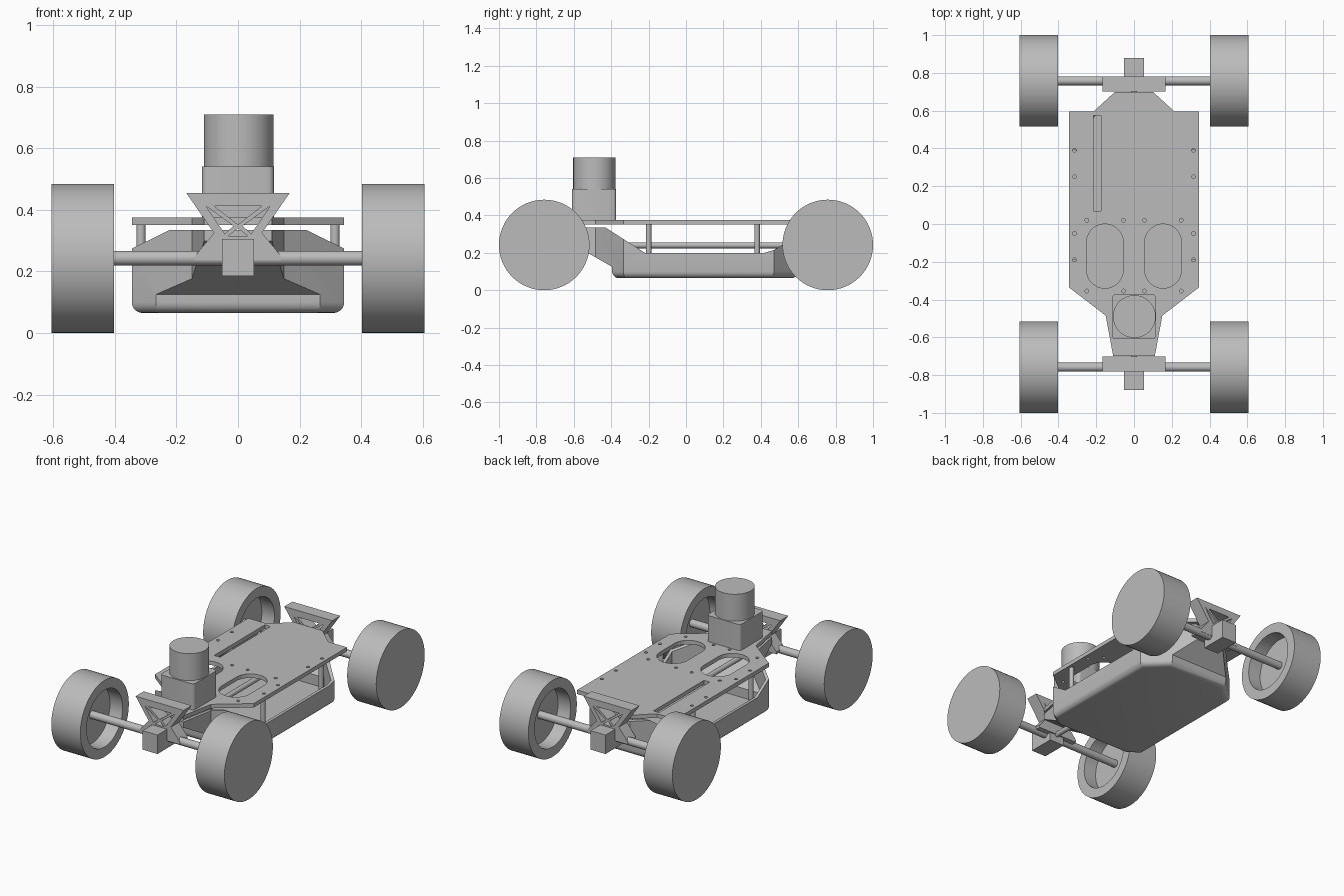
import bpy, bmesh
from math import sin, cos, pi
from mathutils import Matrix

cube = bpy.data.objects.get("Cube")
if cube:
    bpy.data.objects.remove(cube, do_unlink=True)

grey = bpy.data.materials.new("plain_grey")
grey.use_nodes = True
COLOUR = (0.5, 0.5, 0.5, 1)
grey.diffuse_color = COLOUR
grey.node_tree.nodes["Principled BSDF"].inputs["Base Color"].default_value = COLOUR


def activate(ob):
    bpy.ops.object.select_all(action='DESELECT')
    ob.select_set(True)
    bpy.context.view_layer.objects.active = ob


def add(name, bm, smooth=False):
    """Turn a bmesh into a named grey object."""
    bmesh.ops.recalc_face_normals(bm, faces=bm.faces)
    me = bpy.data.meshes.new(name)
    bm.to_mesh(me)
    bm.free()
    ob = bpy.data.objects.new(name, me)
    bpy.context.collection.objects.link(ob)
    me.materials.append(grey)
    if smooth:
        activate(ob)
        bpy.ops.object.shade_smooth_by_angle(angle=0.6)
    return ob


def prism(name, points, vector):
    """Extrude a closed 3D polygon along a vector."""
    bm = bmesh.new()
    face = bm.faces.new([bm.verts.new(p) for p in points])
    ext = bmesh.ops.extrude_face_region(bm, geom=[face])
    bmesh.ops.translate(bm, vec=vector, verts=[v for v in ext["geom"] if isinstance(v, bmesh.types.BMVert)])
    return add(name, bm)


def box(name, low, high):
    x, y, z = low
    X, Y, Z = high
    return prism(name, [(x, y, z), (X, y, z), (X, Y, z), (x, Y, z)], (0, 0, Z - z))


def cylinder(name, radius, start, length, axis='Z', sides=32):
    bm = bmesh.new()
    bmesh.ops.create_cone(bm, cap_ends=True, segments=sides, radius1=radius, radius2=radius, depth=length)
    bmesh.ops.translate(bm, verts=bm.verts, vec=(0, 0, length / 2))
    turn = {'X': Matrix.Rotation(pi / 2, 4, 'Y'), 'Y': Matrix.Rotation(-pi / 2, 4, 'X'), 'Z': Matrix()}[axis]
    bmesh.ops.transform(bm, verts=bm.verts, matrix=Matrix.Translation(start) @ turn)
    return add(name, bm, True)


def cut_sheet(name, outlines, thickness, matrix):
    """Flat sheet: the first outline is the edge, the others are holes."""
    cu = bpy.data.curves.new(name, 'CURVE')
    cu.dimensions, cu.fill_mode, cu.extrude = '2D', 'BOTH', thickness / 2
    for pts in outlines:
        sp = cu.splines.new('POLY')
        sp.points.add(len(pts) - 1)
        for p, (x, y) in zip(sp.points, pts):
            p.co = (x, y, 0, 1)
        sp.use_cyclic_u = True
    ob = bpy.data.objects.new(name, cu)
    bpy.context.collection.objects.link(ob)
    ob.matrix_world = matrix
    activate(ob)
    bpy.ops.object.convert(target='MESH')
    ob = bpy.context.object
    ob.data.materials.clear()
    ob.data.materials.append(grey)
    for p in ob.data.polygons:
        p.use_smooth = False
    return ob


def boolean(ob, cutter, operation):
    activate(ob)
    mod = ob.modifiers.new("cut", 'BOOLEAN')
    mod.object, mod.operation, mod.solver = cutter, operation, 'EXACT'
    bpy.ops.object.modifier_apply(modifier=mod.name)
    bpy.data.objects.remove(cutter, do_unlink=True)


def oval(x, y, r, half=0, n=24):
    """Circle, stretched along y by half on each side."""
    angles = [2 * pi * (i + 0.5) / n for i in range(n)]
    return [(x + r * cos(a), y + r * sin(a) + (half if sin(a) > 0 else -half)) for a in angles]


def mirrored(half):
    return half + [(-x, y) for x, y in reversed(half)]


# Tub: plan shape crossed with a side profile, then hollowed
def tub_solid(name, wall):
    plan = mirrored([(0.10 - wall, 0.70 - wall), (0.345 - wall, 0.47 - wall * 0.4),
                     (0.345 - wall, -0.335 + wall * 0.4), (0.15 - wall, -0.485 + wall * 0.4),
                     (0.11 - wall, -0.70 + wall)])
    top = 0.335 + wall * 5
    upper = [(-0.72, 0.335), (-0.43, 0.335), (-0.22, 0.20), (0.42, 0.20),
             (0.47, 0.215), (0.53, 0.25), (0.62, 0.335), (0.72, 0.335)]
    if wall:
        upper = [(-0.72, top), (0.72, top)]
    lower = [(0.72, 0.25 + wall), (0.60 - wall, 0.13 + wall), (0.60 - wall, 0.065 + wall),
             (-0.395 + wall, 0.065 + wall), (-0.395 + wall, 0.125 + wall), (-0.72, 0.31 + wall)]
    ob = prism(name, [(x, y, 0) for x, y in plan], (0, 0, 0.6))
    side = prism("side_profile", [(-0.5, y, z) for y, z in upper + lower], (1, 0, 0))
    boolean(ob, side, 'INTERSECT')
    return ob


tub = tub_solid("tub", 0)
bm = bmesh.new()
bm.from_mesh(tub.data)
bottom = [e for e in bm.edges if all(v.co.z < 0.07 for v in e.verts)]
bmesh.ops.bevel(bm, geom=bottom, offset=0.035, segments=5, profile=0.5, affect='EDGES')
bm.to_mesh(tub.data)
bm.free()
boolean(tub, tub_solid("tub_hollow", 0.018), 'DIFFERENCE')
activate(tub)
bpy.ops.object.shade_smooth_by_angle(angle=0.4)

# Deck plate with oval windows, a cable slot and screw holes
edge = mirrored([(0.10, 0.70), (0.215, 0.595), (0.345, 0.595), (0.345, -0.335), (0.15, -0.485), (0.11, -0.70)])
holes = [[(-0.215, 0.07), (-0.175, 0.07), (-0.175, 0.575), (-0.215, 0.575)]]
screws = [(0.315, y) for y in (0.39, 0.25, -0.05, -0.19)]
screws += [(x, y) for x in (0.055, 0.25) for y in (0.02, -0.355)]
for s in (-1, 1):
    holes.append(oval(s * 0.154, -0.17, 0.097, 0.073, 40))
    holes += [oval(s * x, y, 0.01, n=12) for x, y in screws]
cut_sheet("deck_plate", [edge] + holes, 0.025, Matrix.Translation((0, 0, 0.3625)))

# Deck posts and drive shaft
for side, s in (("left", 1), ("right", -1)):
    for end, y in (("front", -0.20), ("rear", 0.38)):
        cylinder(f"{end}_{side}_post", 0.015, (s * 0.315, y, 0.08), 0.27, sides=16)
cylinder("drive_shaft", 0.016, (0, -0.71, 0.24), 1.42, 'Y', 16)

# Sensor: rounded base and drum
base = box("sensor_base", (-0.117, -0.61, 0.375), (0.117, -0.373, 0.54))
bm = bmesh.new()
bm.from_mesh(base.data)
upright = [e for e in bm.edges if abs(e.verts[0].co.z - e.verts[1].co.z) > 0.1]
bmesh.ops.bevel(bm, geom=upright, offset=0.02, segments=4, profile=0.5, affect='EDGES')
bm.to_mesh(base.data)
bm.free()
activate(base)
bpy.ops.object.shade_smooth_by_angle(angle=0.5)
cylinder("sensor_drum", 0.113, (0.002, -0.49, 0.54), 0.17, sides=64)

# Axle ends: truss tower, gearbox, axle and two wheels each
tower = mirrored([(0.168, 0.455), (0.078, 0.325), (0.14, 0.25), (0.14, 0.235)])
side_hole = [(0.105, 0.413), (0.015, 0.348), (0.043, 0.322)]
truss = [[(-0.078, 0.413), (0.078, 0.413), (0, 0.352)], [(-0.032, 0.315), (0.032, 0.315), (0, 0.34)],
         side_hole, [(-x, z) for x, z in side_hole]]
# Wheel section: (x, radius) from the outer hub to the inner hub
section = [(0.605, 0), (0.605, 0.242), (0.402, 0.242), (0.402, 0.18), (0.49, 0.18), (0.49, 0)]
for end, s in (("front", -1), ("rear", 1)):
    cut_sheet(f"{end}_tower", [tower] + truss, 0.08,
              Matrix.Translation((0, s * 0.742, 0)) @ Matrix.Rotation(pi / 2, 4, 'X'))
    y0, y1 = sorted((s * 0.71, s * 0.878))
    box(f"{end}_gearbox", (-0.052, y0, 0.185), (0.052, y1, 0.305))
    cylinder(f"{end}_axle", 0.024, (-0.5, s * 0.758, 0.243), 1.0, 'X', 24)
    for side, m in (("left", 1), ("right", -1)):
        bm = bmesh.new()
        ring = [bm.verts.new((m * x, 0, r)) for x, r in section]
        edges = [bm.edges.new(pair) for pair in zip(ring, ring[1:])]
        bmesh.ops.spin(bm, geom=ring + edges, axis=(1, 0, 0), cent=(0, 0, 0), angle=2 * pi, steps=64)
        bmesh.ops.remove_doubles(bm, verts=bm.verts, dist=0.0005)
        bmesh.ops.translate(bm, verts=bm.verts, vec=(0, s * 0.758, 0.242))
        add(f"{end}_{side}_wheel", bm, True)
